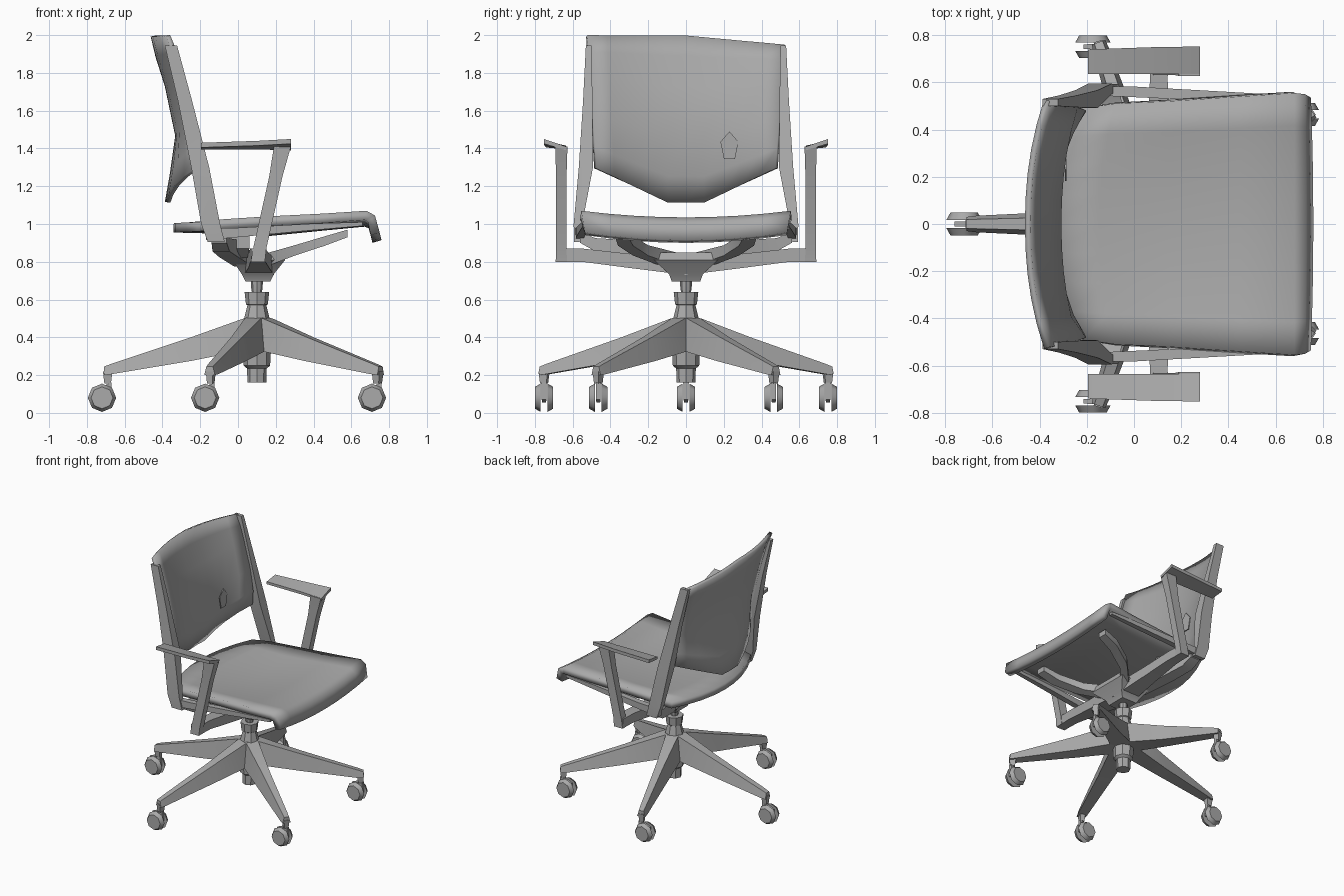
import bpy, bmesh, math
from mathutils import Vector, Matrix

cube = bpy.data.objects.get("Cube")
if cube:
    bpy.data.objects.remove(cube)

grey = bpy.data.materials.new("mid_grey")
grey.use_nodes = True
COLOUR = (0.4, 0.4, 0.4, 1)
grey.diffuse_color = COLOUR
grey.node_tree.nodes["Principled BSDF"].inputs["Base Color"].default_value = COLOUR

HUB = Vector((0.1, 0, 0))


def finish(name, bm, mirror=False, thick=0, offset=-1, angle=40):
    bmesh.ops.recalc_face_normals(bm, faces=bm.faces)
    mesh = bpy.data.meshes.new(name)
    bm.to_mesh(mesh)
    bm.free()
    ob = bpy.data.objects.new(name, mesh)
    bpy.context.collection.objects.link(ob)
    mesh.materials.append(grey)
    if thick:
        mod = ob.modifiers.new("thickness", 'SOLIDIFY')
        mod.thickness, mod.offset = thick, offset
    if mirror:
        ob.modifiers.new("mirror", 'MIRROR').use_axis = (False, True, False)
    bpy.ops.object.select_all(action='DESELECT')
    ob.select_set(True)
    bpy.context.view_layer.objects.active = ob
    bpy.ops.object.shade_smooth_by_angle(angle=math.radians(angle))
    return ob


def skin(bm, rings, closed=True):
    """Bridge matching rings of points; closed rings also get end caps."""
    rows = [[bm.verts.new(p) for p in ring] for ring in rings]
    n = len(rows[0])
    for a, b in zip(rows, rows[1:]):
        for i in range(n if closed else n - 1):
            j = (i + 1) % n
            bm.faces.new((a[i], a[j], b[j], b[i]))
    if closed:
        bm.faces.new(rows[0])
        bm.faces.new(rows[-1])


def beam(name, stations, side, up, **kw):
    """Four-sided bar; each station is (x, y, z, width, height)."""
    side, up = Vector(side), Vector(up)
    rings = []
    for x, y, z, w, h in stations:
        rings.append([Vector((x, y, z)) + side * w * a / 2 + up * h * b / 2
                      for a, b in ((-1, -1), (1, -1), (1, 1), (-1, 1))])
    bm = bmesh.new()
    skin(bm, rings)
    return finish(name, bm, **kw)


def turned(name, profile, sides):
    """Lathe of (radius, z) pairs around the hub axis."""
    bm = bmesh.new()
    skin(bm, [[HUB + Vector((r * math.cos(t), r * math.sin(t), z))
               for t in (math.tau * i / sides for i in range(sides))]
              for r, z in profile])
    return finish(name, bm)


X, Y, Z = (1, 0, 0), (0, 1, 0), (0, 0, 1)

# Five-legged base with casters
for i in range(5):
    t = math.pi + math.tau * i / 5
    out = Vector((math.cos(t), math.sin(t), 0))
    side = Vector((-out.y, out.x, 0))
    bm = bmesh.new()
    rings = []
    # radius, top z, bottom z, half width at top, half width at bottom
    for r, top, low, wt, wb in ((0, .51, .33, .045, .06), (.07, .50, .33, .045, .075),
                                (.35, .40, .275, .03, .055), (.77, .26, .205, .02, .035),
                                (.81, .245, .20, .018, .03)):
        c = HUB + out * r
        rings.append([c + side * s * w + Vector((0, 0, z))
                      for s, w, z in ((-1, wb, low), (1, wb, low), (1, wt, top), (-1, wt, top))])
    skin(bm, rings)
    finish(f"base_leg_{i + 1}", bm)
    end = HUB + out * 0.79
    beam(f"caster_stem_{i + 1}", [(end.x, end.y, .22, .04, .05), (end.x, end.y, .155, .03, .035)], side, out)
    c = end + Vector((-.03, 0, .08))
    beam(f"caster_body_{i + 1}", [(c.x - .04, c.y, .09, .02, .07), (c.x + .05, c.y, .115, .025, .09)], Y, Z)
    bm = bmesh.new()
    for s in (-1, 1):
        m = Matrix.Translation(c + Vector((0, s * .033, 0))) @ Matrix.Rotation(s * -math.pi / 2, 4, 'X')
        bmesh.ops.create_cone(bm, cap_ends=True, segments=8, radius1=.075, radius2=.058, depth=.03, matrix=m)
    finish(f"caster_wheels_{i + 1}", bm)

# Centre column and gas lift
turned("gas_lift_bottom", [(.05, .16), (.052, .235), (.07, .25), (.075, .34)], 8)
turned("column", [(.07, .49), (.05, .57), (.058, .575), (.065, .64)], 8)
turned("column_neck", [(.025, .63), (.03, .66), (.033, .72)], 8)
bm = bmesh.new()
skin(bm, [[Vector((x, y, z)) for x, y in ((x0, -w), (x1, -w), (x1, w), (x0, w))]
          for x0, x1, w, z in ((.04, .17, .075, .695), (.02, .19, .09, .735),
                               (-.03, .25, .17, .81), (-.06, .24, .14, .85))])
finish("tilt_housing", bm)

# Underseat supports
beam("arm_crossbar", [(.11, 0, .775, .16, .09), (.11, .3, .805, .11, .075),
                      (.105, .55, .835, .08, .07), (.105, .68, .835, .07, .07)], X, Z, mirror=True)
beam("front_support", [(.15, .08, .81, .09, .07), (.30, .24, .86, .08, .055),
                       (.46, .32, .91, .08, .05), (.58, .34, .95, .07, .04)], Y, Z, mirror=True)
beam("rear_support", [(.03, .10, .81, .10, .07), (-.05, .30, .87, .10, .09),
                      (-.09, .48, .89, .09, .07), (-.10, .56, .93, .08, .06)], X, Z, mirror=True)
beam("seat_pivot", [(-.02, .26, .86, .14, .08), (-.02, .33, .92, .16, .10)], X, Z, mirror=True)
beam("side_rail", [(-.17, .565, .945, .04, .06), (0, .56, .955, .045, .05),
                   (.4, .54, .985, .04, .035), (.66, .53, 1.0, .03, .02)], Y, Z, mirror=True)

# Seat: dished sheet with a dropping front lip
bm = bmesh.new()
rows = []
# x at edge, x at centre, half width, z at edge, z at centre
for xe, xc, w, ze, zc in ((-.22, -.34, .49, 1.01, 1.005), (-.08, -.15, .51, 1.025, 1.0),
                          (.15, .15, .52, 1.04, .985), (.45, .45, .54, 1.055, 1.015),
                          (.68, .68, .555, 1.07, 1.035), (.725, .73, .55, 1.045, 1.01),
                          (.75, .76, .535, .955, .915)):
    row = []
    for k in range(-4, 5):
        v = k / 4
        f = v * v
        row.append(Vector((xc + (xe - xc) * f, v * w, zc + (ze - zc) * f)))
    rows.append(row)
skin(bm, rows, closed=False)
bmesh.ops.recalc_face_normals(bm, faces=bm.faces)
finish("seat", bm, thick=.05, offset=0 - 1, angle=50)

# Backrest: curved panel with a rounded lower edge and lumbar bend
bm = bmesh.new()
rows = []
# fraction up, x at edge, x at centre
for u, xe, xc in ((0, -.215, -.375), (.16, -.215, -.35), (.4, -.25, -.32),
                  (.7, -.30, -.375), (.88, -.335, -.425), (1, -.37, -.45)):
    row = []
    for k in range(-5, 6):
        v = k / 5
        low = 1.115 + .18 * max(0, abs(v) - .2) / .8
        top = 1.995 - .05 * max(0, v)
        f = abs(v) ** 2.2
        row.append(Vector((xc + (xe - xc) * f, v * (.48 + .045 * u), low + (top - low) * u)))
    rows.append(row)
skin(bm, rows, closed=False)
finish("backrest", bm, thick=.025, offset=0, angle=60)

# Small lumbar tab poking through the panel
bm = bmesh.new()
skin(bm, [[Vector((x, .23 + .05 * math.sin(t), 1.41 + .08 * math.cos(t)))
           for t in (math.tau * i / 5 for i in range(5))] for x in (-.292, -.286)])
finish("lumbar_tab", bm)

# Back frame uprights
beam("back_upright", [(-.115, .578, .905, .09, .03), (-.145, .572, 1.0, .10, .045),
                      (-.20, .53, 1.3, .095, .075), (-.28, .52, 1.65, .075, .05),
                      (-.355, .515, 1.945, .065, .03)], X, Y, mirror=True)

# Armrests
beam("arm_post", [(.105, .66, .80, .075, .06), (.115, .66, .87, .07, .055),
                  (.20, .66, 1.25, .07, .055), (.235, .66, 1.41, .09, .065)], X, Y, mirror=True)
bm = bmesh.new()
skin(bm, [[Vector((x, y, z)) for y, z in ((.635, zi - .02), (y1, zo - .025), (y1, zo), (.635, zi))]
          for x, y1, zi, zo in ((-.195, .74, 1.415, 1.43), (.1, .75, 1.415, 1.44), (.28, .752, 1.41, 1.45))])
finish("arm_pad", bm, mirror=True)
